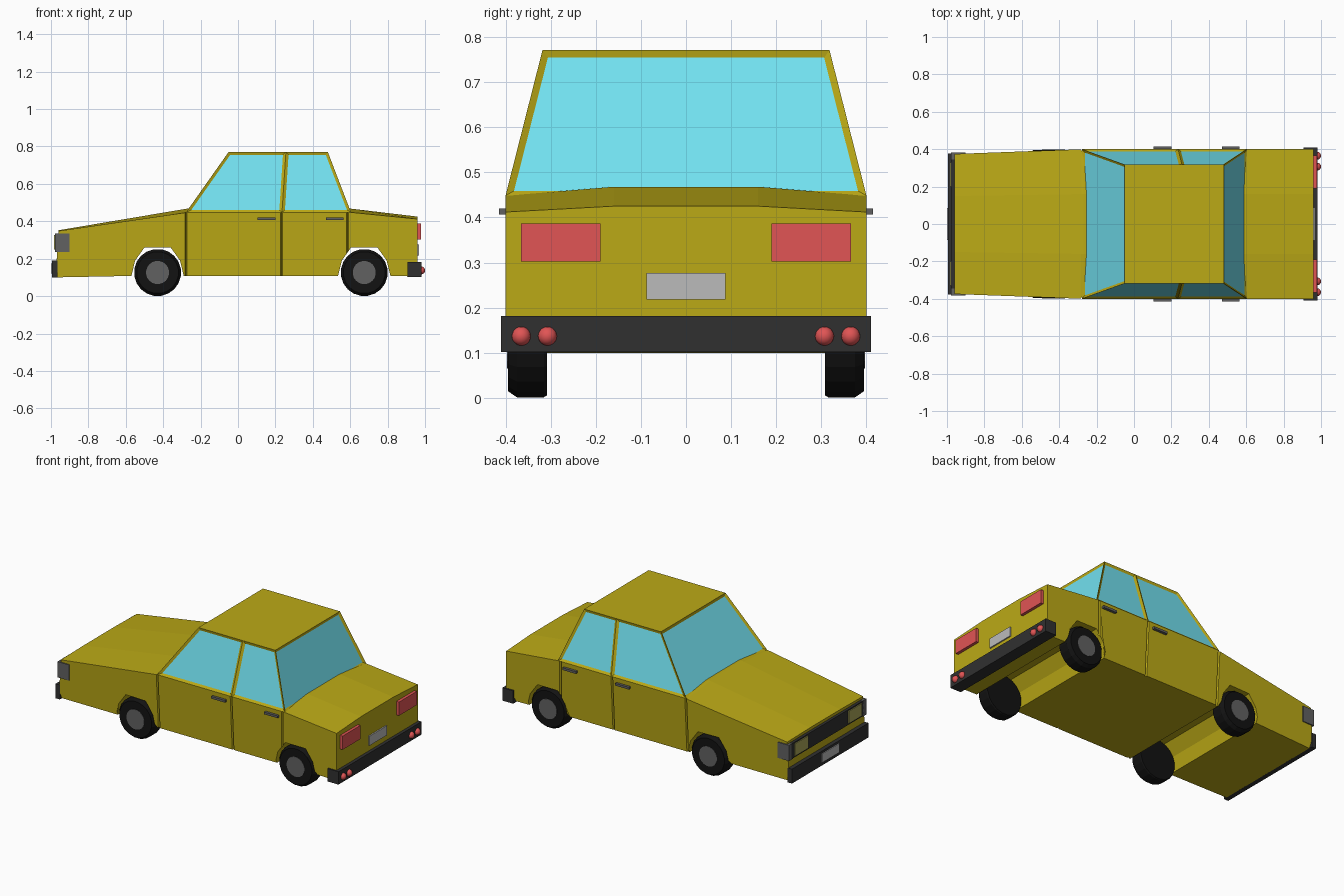
import bpy, bmesh, math
from mathutils import Vector, Matrix

if "Cube" in bpy.data.objects:
    bpy.data.objects.remove(bpy.data.objects["Cube"])


def material(name, rgb):
    m = bpy.data.materials.new(name)
    m.diffuse_color = (*rgb, 1)
    m.use_nodes = True
    m.node_tree.nodes["Principled BSDF"].inputs["Base Color"].default_value = m.diffuse_color
    return m


YELLOW = material("yellow_paint", (0.50, 0.40, 0.008))
GLASS = material("blue_glass", (0.17, 0.76, 0.88))
BLACK = material("black_rubber", (0.006, 0.006, 0.006))
DARK = material("dark_trim", (0.03, 0.03, 0.03))
GREY = material("mid_grey", (0.12, 0.12, 0.12))
PLATE = material("light_grey", (0.5, 0.5, 0.5))
RED = material("red_lens", (0.75, 0.09, 0.09))
LAMP = material("lamp_lens", (0.40, 0.38, 0.10))


def finish(bm, name, *mats):
    bmesh.ops.recalc_face_normals(bm, faces=bm.faces)
    me = bpy.data.meshes.new(name)
    bm.to_mesh(me)
    bm.free()
    for m in mats:
        me.materials.append(m)
    ob = bpy.data.objects.new(name, me)
    bpy.context.collection.objects.link(ob)
    return ob


def box(name, x, y, z, mat, mirror=False):
    bm = bmesh.new()
    for s in ((1, -1) if mirror else (1,)):
        c = Vector((sum(x) / 2, s * sum(y) / 2, sum(z) / 2))
        size = (x[1] - x[0], y[1] - y[0], z[1] - z[0])
        bmesh.ops.create_cube(bm, size=1, matrix=Matrix.Translation(c) @ Matrix.Diagonal((*size, 1)))
    return finish(bm, name, mat)


def cut(bm, co, no):
    geom = bm.verts[:] + bm.edges[:] + bm.faces[:]
    bmesh.ops.bisect_plane(bm, geom=geom, plane_co=co, plane_no=no, dist=1e-5)


WHEEL_X = (-0.43, 0.675)


# Lower body: side profile (x, z, edge drop) lofted across the width
def arch(cx):
    pts = ((-.14, .108), (-.12, .19), (-.07, .26), (.07, .26), (.12, .19), (.14, .108))
    return [(cx + x, z, 0) for x, z in pts]


profile = [(-.975, .10, 0), *arch(WHEEL_X[0]), *arch(WHEEL_X[1]), (.96, .105, 0),
           (.96, .425, .013), (.60, .468, .02), (-.27, .468, .02), (-.96, .352, .004)]
bm = bmesh.new()
rings = [[bm.verts.new((x, y, z - (d if abs(y) > .3 else 0))) for x, z, d in profile]
         for y in (-.4, -.16, .16, .4)]
n = len(profile)
for a, b in zip(rings, rings[1:]):
    for i in range(n):
        bm.faces.new((a[i], a[(i + 1) % n], b[(i + 1) % n], b[i]))
bm.faces.new(rings[0])
bm.faces.new(rings[-1])
cut(bm, (0, 0, .135), (0, 0, 1))
# Door seams as narrow V grooves
for seam in (-.278, .232, .585):
    for dx in (-.006, 0, .006):
        cut(bm, (seam + dx, 0, 0), (1, 0, 0))
    for v in bm.verts:
        if abs(v.co.x - seam) < 1e-4 and abs(v.co.y) > .39:
            v.co.y *= .97
# Nose taper and tucked-in sill
for v in bm.verts:
    if v.co.x < -.27:
        v.co.y *= 1 - .065 * (-.27 - v.co.x) / .7
    if v.co.z < .125:
        v.co.y *= .95
finish(bm, "body", YELLOW)

# Cabin with recessed windows
bm = bmesh.new()
lo = [bm.verts.new(p) for p in ((-.278, -.4, .448), (.604, -.4, .448), (.604, .4, .448), (-.278, .4, .448))]
hi = [bm.verts.new(p) for p in ((-.05, -.318, .771), (.48, -.318, .771), (.48, .318, .771), (-.05, .318, .771))]
bm.faces.new(lo)
bm.faces.new(hi)
for i in range(4):
    j = (i + 1) % 4
    bm.faces.new((lo[i], lo[j], hi[j], hi[i]))
cut(bm, (.245, 0, .6), (1, 0, -.065))
bmesh.ops.recalc_face_normals(bm, faces=bm.faces)
panes = [f for f in bm.faces if abs(f.normal.z) < .9]
bmesh.ops.inset_individual(bm, faces=panes, thickness=.015, depth=-.008, use_even_offset=True)
for f in panes:
    f.material_index = 1
finish(bm, "cabin", YELLOW, GLASS)


# Wheels: lathed tyre and hub disc
def lathe(name, cx, side, pts, mat, steps=20):
    bm = bmesh.new()
    loops = []
    for k in range(steps):
        a = 2 * math.pi * (k + .5) / steps
        loops.append([bm.verts.new((cx + r * math.cos(a), side * y, .126 + r * math.sin(a))) for r, y in pts])
    for k in range(steps):
        a, b = loops[k], loops[(k + 1) % steps]
        for i in range(len(pts) - 1):
            bm.faces.new((a[i], a[i + 1], b[i + 1], b[i]))
    bm.faces.new([l[0] for l in loops])
    bm.faces.new([l[-1] for l in loops])
    return finish(bm, name, mat)


for cx, end in zip(WHEEL_X, ("front", "rear")):
    for s, side in ((-1, "right"), (1, "left")):
        lathe(f"{end}_{side}_tyre", cx, s,
              ((.07, .308), (.122, .308), (.126, .315), (.126, .375), (.112, .395), (.063, .395)), BLACK)
        lathe(f"{end}_{side}_hub", cx, s, ((.062, .38), (.062, .397)), GREY)

# Nose: grille, lamps, corner markers, bumper, plate
box("grille", (-.978, -.95), (-.355, .355), (.24, .335), DARK)
box("headlights", (-.984, -.95), (.20, .33), (.25, .327), LAMP, True)
box("corner_markers", (-.978, -.90), (.345, .382), (.237, .335), GREY, True)
box("front_bumper", (-.995, -.965), (-.377, .377), (.10, .19), DARK)
box("front_plate", (-1.0, -.98), (-.085, .085), (.12, .175), PLATE)

# Tail: bumper, lights, plate
box("rear_bumper", (.905, .98), (-.41, .41), (.102, .182), DARK)
box("tail_lights", (.95, .978), (.19, .366), (.302, .387), RED, True)
box("rear_plate", (.95, .968), (-.087, .087), (.218, .277), PLATE)
bm = bmesh.new()
for y in (-.365, -.307, .307, .365):
    bmesh.ops.create_uvsphere(bm, u_segments=16, v_segments=10, radius=.021,
                              matrix=Matrix.Translation((.979, y, .137)))
for f in bm.faces:
    f.smooth = True
finish(bm, "bumper_lamps", RED)

# Door handles
box("front_door_handles", (.105, .20), (.39, .414), (.406, .42), GREY, True)
box("rear_door_handles", (.47, .563), (.39, .414), (.406, .42), GREY, True)
